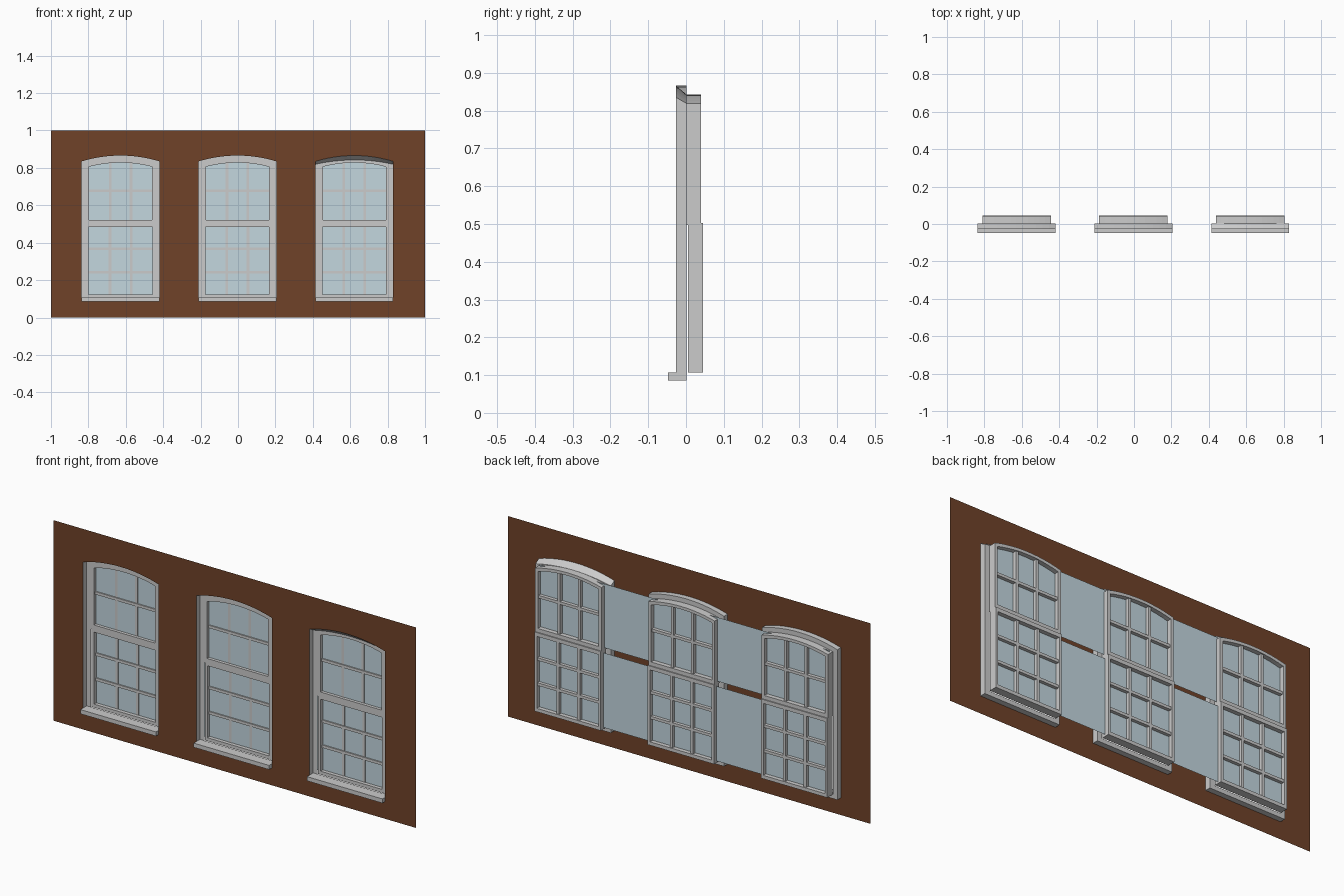
import bpy, bmesh, math

if "Cube" in bpy.data.objects:
    bpy.data.objects.remove(bpy.data.objects["Cube"])

CENTRES = [-0.628, -0.003, 0.622]
Y_WALL, Y_RING = -0.0265, 0.0015
SEG = 12


def material(name, col):
    m = bpy.data.materials.new(name)
    m.diffuse_color = col
    m.use_nodes = True
    m.node_tree.nodes["Principled BSDF"].inputs["Base Color"].default_value = m.diffuse_color
    return m


BRICK = material("brown_wall", (0.16, 0.055, 0.022, 1))
GLASS = material("pale_glass", (0.55, 0.68, 0.74, 1))


def finish(name, bm, mat=None, normals=True):
    if normals:
        bmesh.ops.recalc_face_normals(bm, faces=bm.faces[:])
    me = bpy.data.meshes.new(name)
    bm.to_mesh(me)
    bm.free()
    ob = bpy.data.objects.new(name, me)
    bpy.context.collection.objects.link(ob)
    if mat:
        me.materials.append(mat)
    return ob


def profile(cx, hw, z0, spring, top):
    """Outline: bottom left, arched top left to right, bottom right."""
    pts = [(cx - hw, z0)]
    h = top - spring
    if h > 0:
        r = (hw * hw + h * h) / (2 * h)
        a = math.asin(hw / r)
        for i in range(SEG + 1):
            t = -a + 2 * a * i / SEG
            pts.append((cx + r * math.sin(t), top - r + r * math.cos(t)))
    else:
        pts += [(cx - hw, top), (cx + hw, top)]
    return pts + [(cx + hw, z0)]


def ring(bm, pts, y):
    return [bm.verts.new((x, y, z)) for x, z in pts]


def bridge(bm, a, b, closed=True):
    n = len(a)
    for i in range(n if closed else n - 1):
        j = (i + 1) % n
        bm.faces.new((a[i], a[j], b[j], b[i]))


def sash(name, outer, inner, y0, y1):
    """Closed rectangular-section frame between two outlines."""
    bm = bmesh.new()
    loops = [ring(bm, outer, y0), ring(bm, outer, y1),
             ring(bm, inner, y1), ring(bm, inner, y0)]
    for i in range(4):
        bridge(bm, loops[i], loops[(i + 1) % 4])
    return finish(name, bm)


def box(bm, x0, x1, y0, y1, z0, z1):
    vs = bmesh.ops.create_cube(bm, size=1)["verts"]
    for v in vs:
        v.co = (x1 if v.co.x > 0 else x0, y1 if v.co.y > 0 else y0,
                z1 if v.co.z > 0 else z0)


def muntins(name, cx, hw, z0, z1, rows, arch_top, yg, y1):
    """Glazing bars: two uprights and the cross bars."""
    bm = bmesh.new()
    t = 0.007
    for s in (-1, 1):
        x = cx + s * hw / 3
        box(bm, x - t, x + t, yg - 0.001, y1, z0 - 0.004, arch_top)
    for z in rows:
        box(bm, cx - hw - 0.003, cx + hw + 0.003, yg - 0.006, y1, z - t, z + t)
    finish(name, bm)


# wall sheet with three arched openings
bm = bmesh.new()
outlines = [[(-1, 0), (-1, 1), (1, 1), (1, 0)]]
outlines += [profile(c, 0.208, 0.086, 0.835, 0.866) for c in CENTRES]
for pts in outlines:
    vs = ring(bm, pts, Y_WALL)
    for i in range(len(vs)):
        bm.edges.new((vs[i - 1], vs[i]))
bmesh.ops.triangle_fill(bm, use_beauty=True, use_dissolve=False, edges=bm.edges[:],
                        normal=(0, -1, 0))
finish("wall", bm, BRICK)

for k, cx in enumerate(CENTRES):
    # reveal running back from the wall, then a flat casing behind it
    outer = profile(cx, 0.208, 0.107, 0.835, 0.866)
    inner = profile(cx, 0.183, 0.107, 0.819, 0.8425)
    back = list(outer)
    if k == 2:  # the right-hand head slopes down to the sash
        back = [o if i in (0, len(outer) - 1) else (o[0], n[1])
                for i, (o, n) in enumerate(zip(outer, inner))]
    bm = bmesh.new()
    a, b, c = ring(bm, outer, Y_WALL), ring(bm, back, Y_RING), ring(bm, inner, Y_RING)
    bridge(bm, a, b, False)
    bridge(bm, b, c, False)
    finish("window_reveal", bm)

    # sill
    bm = bmesh.new()
    box(bm, cx - 0.208, cx + 0.208, -0.0475, Y_RING, 0.086, 0.107)
    finish("sill", bm)

    # upper sash with arched head
    sash("upper_sash", profile(cx, 0.183, 0.497, 0.819, 0.8425),
         profile(cx, 0.168, 0.521, 0.806, 0.828), Y_RING, 0.0397)
    muntins("upper_glazing_bars", cx, 0.168, 0.521, 0.81, [0.677], 0.829, 0.017, 0.034)

    # lower sash
    sash("lower_sash", profile(cx, 0.183, 0.107, 0.502, 0.502),
         profile(cx, 0.170, 0.124, 0.483, 0.483), Y_RING + 0.004, 0.045)
    muntins("lower_glazing_bars", cx, 0.170, 0.124, 0.483, [0.368, 0.243], 0.487, 0.024, 0.040)

# glass sheets spanning all three windows
for name, y, z0, z1 in (("upper_glass", 0.017, 0.51, 0.829), ("lower_glass", 0.024, 0.115, 0.488)):
    bm = bmesh.new()
    x0, x1 = CENTRES[0] - 0.175, CENTRES[2] + 0.175
    bm.faces.new(ring(bm, [(x0, z0), (x1, z0), (x1, z1), (x0, z1)], y))
    finish(name, bm, GLASS, False)
